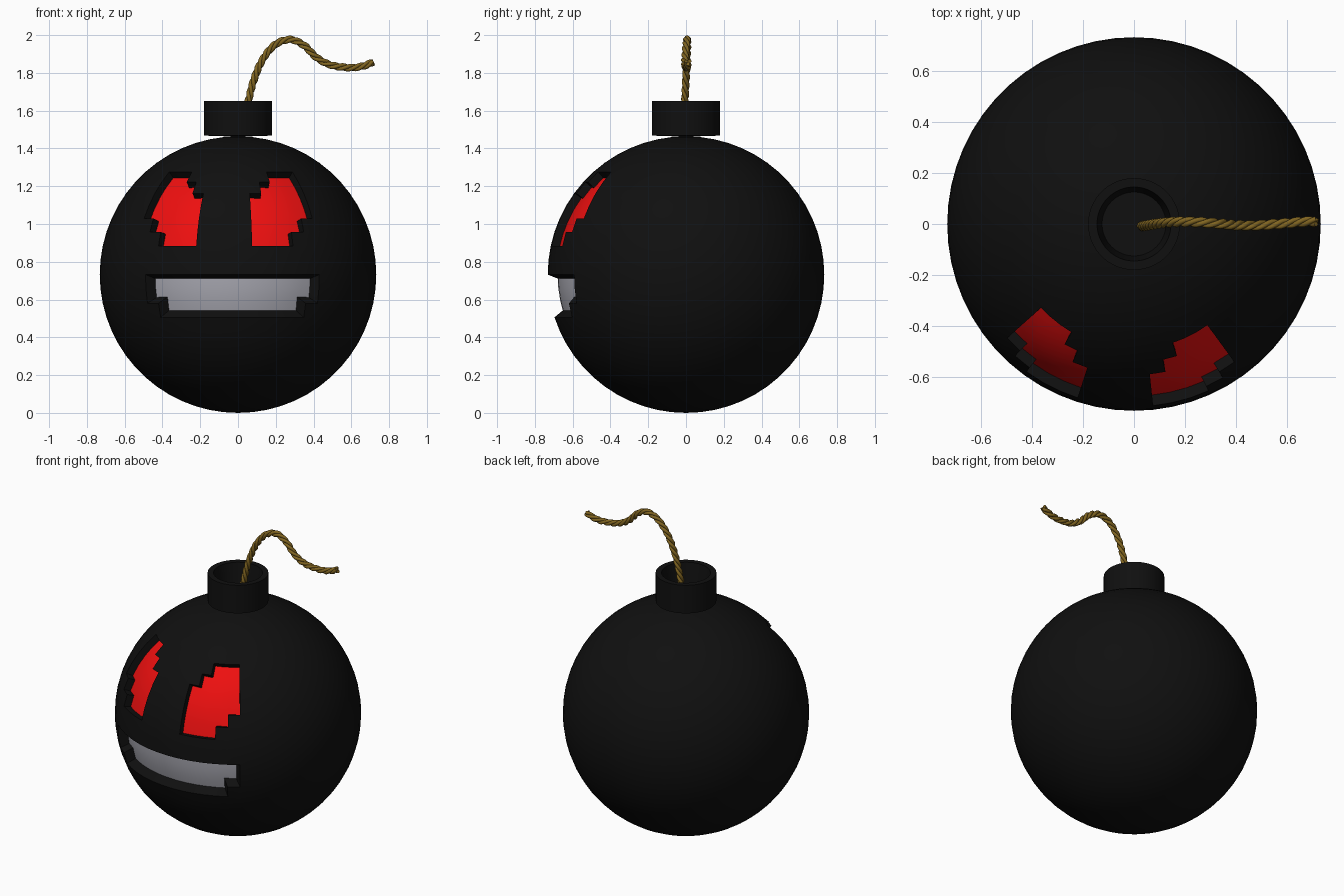
import bpy, bmesh
from math import atan2, asin, degrees, cos, sin, tau
from mathutils import Vector

if "Cube" in bpy.data.objects:
    bpy.data.objects.remove(bpy.data.objects["Cube"])

R = 0.732          # ball radius, also its centre height


def material(name, rgb):
    m = bpy.data.materials.new(name)
    m.diffuse_color = (*rgb, 1)
    m.use_nodes = True
    m.node_tree.nodes["Principled BSDF"].inputs["Base Color"].default_value = m.diffuse_color
    return m


BLACK = material("black", (0.005, 0.005, 0.005))
RED = material("red", (0.87, 0.005, 0.005))
GREY = material("tooth_grey", (0.40, 0.40, 0.45))
ROPE = material("rope", (0.22, 0.13, 0.015))


def mesh_object(name, bm, mats, angle=0.5):
    me = bpy.data.meshes.new(name)
    bm.to_mesh(me)
    bm.free()
    ob = bpy.data.objects.new(name, me)
    bpy.context.collection.objects.link(ob)
    for m in mats:
        me.materials.append(m)
    bpy.ops.object.select_all(action='DESELECT')
    ob.select_set(True)
    bpy.context.view_layer.objects.active = ob
    bpy.ops.object.shade_smooth_by_angle(angle=angle)
    return ob


# Face patches: (lat min, lat max, lon min, lon max) in degrees on the 6-degree grid
left_eye = [(42, 48, -48, -30), (36, 42, -48, -24), (24, 36, -48, -18),
            (18, 24, -42, -18), (12, 18, -36, -18)]
right_eye = [(a, b, -12 - d, -12 - c) for a, b, c, d in left_eye]
mouth = [(-12, 0, -42, 36), (-18, -12, -36, 30)]

# Ball with recessed stepped eyes and mouth
bm = bmesh.new()
bmesh.ops.create_uvsphere(bm, u_segments=60, v_segments=30, radius=R)


def patch(bm, boxes):
    found = []
    for f in bm.faces:
        c = f.calc_center_median()
        lat = degrees(asin(c.z / c.length))
        lon = degrees(atan2(c.x, -c.y))
        if any(a < lat < b and l < lon < r for a, b, l, r in boxes):
            found.append(f)
    return found


features = [(patch(bm, left_eye), 1, 0.002, 0.043),
            (patch(bm, right_eye), 1, 0.002, 0.043),
            (patch(bm, mouth), 2, 0.024, 0.052)]
for faces, slot, inset, depth in features:
    bmesh.ops.inset_region(bm, faces=faces, thickness=inset, depth=-depth,
                           use_even_offset=True, use_boundary=True)
    for f in faces:
        f.material_index = slot
bmesh.ops.translate(bm, verts=bm.verts, vec=(0, 0, R))
mesh_object("ball_body", bm, [BLACK, RED, GREY])

# Hollow neck cap, lathed
profile = [(0, 1.462), (0.18, 1.468), (0.18, 1.652), (0.145, 1.652),
           (0.125, 1.52), (0, 1.52)]
bm = bmesh.new()
vs = [bm.verts.new((x, 0, z)) for x, z in profile]
es = [bm.edges.new(p) for p in zip(vs, vs[1:])]
bmesh.ops.spin(bm, geom=vs + es, cent=(0, 0, 0), axis=(0, 0, 1),
               angle=tau, steps=64, use_duplicate=False)
bmesh.ops.remove_doubles(bm, verts=bm.verts, dist=1e-4)
bmesh.ops.recalc_face_normals(bm, faces=bm.faces)
mesh_object("neck_cap", bm, [BLACK])

# Fuse path, smoothed through a few points
pts = [Vector(p) for p in [
    (0.02, -0.01, 1.40), (0.032, -0.008, 1.515), (0.055, -0.005, 1.65),
    (0.085, 0.0, 1.765), (0.13, 0.005, 1.87), (0.195, 0.008, 1.948),
    (0.275, 0.006, 1.977), (0.35, 0.0, 1.945), (0.415, -0.005, 1.882),
    (0.49, -0.005, 1.842), (0.59, 0.002, 1.828), (0.66, 0.008, 1.836),
    (0.715, 0.01, 1.857), (0.78, 0.012, 1.885)]]
path = []
for a, b, c, d in zip(pts, pts[1:], pts[2:], pts[3:]):
    for i in range(16):
        t = i / 16
        path.append(0.5 * (2 * b + (c - a) * t + (2 * a - 5 * b + 4 * c - d) * t**2
                           + (3 * b - a - 3 * c + d) * t**3))
path.append(pts[-2])

# Three strands twisted around the path
cu = bpy.data.curves.new("fuse_rope", 'CURVE')
cu.dimensions = '3D'
cu.bevel_depth = 0.0105
cu.bevel_resolution = 2
cu.use_fill_caps = True
cu.materials.append(ROPE)
for k in range(3):
    sp = cu.splines.new('POLY')
    sp.points.add(len(path) - 1)
    run = 0
    for i, p in enumerate(path):
        tan = (path[min(i + 1, len(path) - 1)] - path[max(i - 1, 0)]).normalized()
        side = tan.cross(Vector((0, 1, 0))).normalized()
        up = side.cross(tan)
        if i:
            run += (p - path[i - 1]).length
        a = tau * (run / 0.14 + k / 3)
        q = p + 0.0105 * (cos(a) * side + sin(a) * up)
        sp.points[i].co = (*q, 1)
    sp.use_smooth = True
bpy.context.collection.objects.link(bpy.data.objects.new("fuse_rope", cu))
